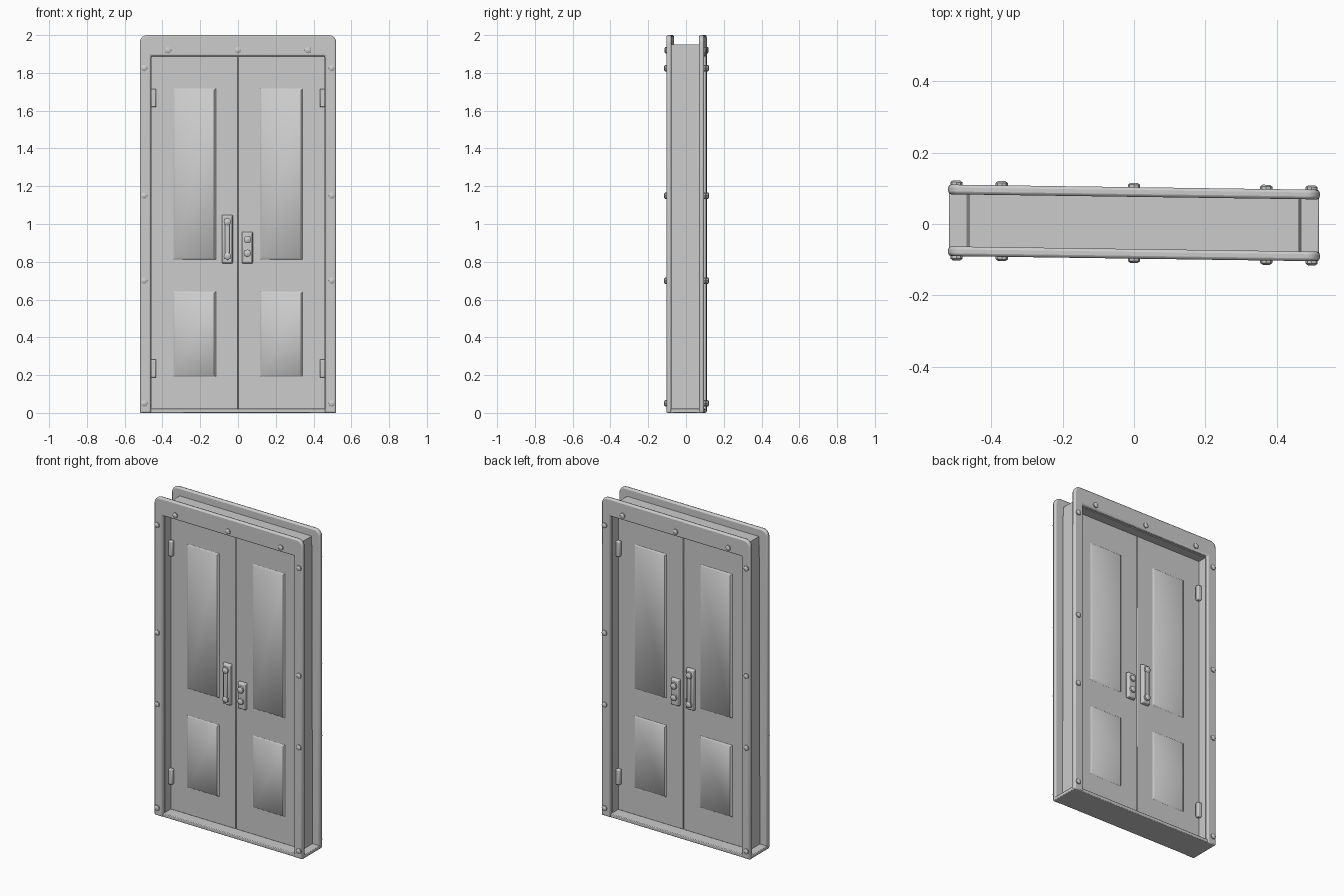
import bpy, bmesh, math

if "Cube" in bpy.data.objects:
    bpy.data.objects.remove(bpy.data.objects["Cube"])

def finish(bm, name, bevel=0.0, segs=2):
    # slight lean of the whole frame across its width
    for v in bm.verts:
        v.co.y += 0.003 - 0.014 * v.co.x
    bmesh.ops.recalc_face_normals(bm, faces=bm.faces)
    me = bpy.data.meshes.new(name)
    bm.to_mesh(me)
    bm.free()
    ob = bpy.data.objects.new(name, me)
    bpy.context.collection.objects.link(ob)
    if bevel:
        m = ob.modifiers.new("bevel", 'BEVEL')
        m.width, m.segments, m.limit_method = bevel, segs, 'ANGLE'
    bpy.ops.object.select_all(action='DESELECT')
    bpy.context.view_layer.objects.active = ob
    ob.select_set(True)
    bpy.ops.object.shade_smooth_by_angle(angle=math.radians(40))
    return ob

def prism(name, pts, y0, y1, bevel=0.0, inset=0.0, segs=2):
    """Extrude an x/z outline from y0 to y1; the y1 end can shrink by inset."""
    bm = bmesh.new()
    cx = (min(p[0] for p in pts) + max(p[0] for p in pts)) / 2
    cz = (min(p[1] for p in pts) + max(p[1] for p in pts)) / 2
    side = lambda d: (d > 0) - (d < 0)
    a = [bm.verts.new((x, y0, z)) for x, z in pts]
    b = [bm.verts.new((x - inset * side(x - cx), y1, z - inset * side(z - cz))) for x, z in pts]
    bm.faces.new(a)
    bm.faces.new(b)
    n = len(pts)
    for i in range(n):
        j = (i + 1) % n
        bm.faces.new((a[i], a[j], b[j], b[i]))
    return finish(bm, name, bevel, segs)

def rect(x0, x1, z0, z1):
    return [(x0, z0), (x1, z0), (x1, z1), (x0, z1)]

def stud(name, x, z, y0, y1, r0, r1, n=8):
    pts = lambda r: [(x + r * math.cos(math.tau * i / n), z + r * math.sin(math.tau * i / n)) for i in range(n)]
    bm = bmesh.new()
    rings = [[bm.verts.new((px, y, pz)) for px, pz in pts(r)]
             for y, r in ((y0, r0), (y0 + (y1 - y0) * 0.7, r0), (y1, r1))]
    bm.faces.new(rings[0])
    bm.faces.new(rings[2])
    for a, b in zip(rings, rings[1:]):
        for i in range(n):
            bm.faces.new((a[i], a[(i + 1) % n], b[(i + 1) % n], b[i]))
    return finish(bm, name)

# casing outline: open at the bottom, rounded upper corners
R = 0.04
arc = [(0.52 - R + R * math.cos(t), 2 - R + R * math.sin(t))
       for t in (math.radians(a) for a in range(0, 91, 18))]
casing = [(0.46, 0), (0.52, 0)] + arc + [(-x, z) for x, z in reversed(arc)]
casing += [(-0.52, 0), (-0.46, 0), (-0.46, 1.89), (0.46, 1.89)]

# jamb lining set in between the two casings, and sill
jamb = [(0.458, 0.01), (0.469, 0.01), (0.462, 1.95), (-0.462, 1.95),
        (-0.469, 0.01), (-0.458, 0.01), (-0.458, 1.885), (0.458, 1.885)]
prism("jamb", jamb, -0.08, 0.08)
prism("sill", rect(-0.518, 0.518, 0, 0.022), -0.095, 0.095, 0.004)

# pair of door leaves
for sx, tag in ((-1, "left"), (1, "right")):
    x0, x1 = sorted((sx * 0.0005, sx * 0.46))
    prism("door_leaf_" + tag, rect(x0, x1, 0.02, 1.89), -0.022, 0.022, 0.003, segs=1)

bolts = [(s * 0.497, z) for s in (-1, 1) for z in (0.05, 0.7, 1.15, 1.825)]
bolts += [(x, 1.92) for x in (-0.37, 0, 0.37)]

for f, face in ((-1, "front"), (1, "back")):
    # casing
    prism(face + "_casing", casing, f * 0.073, f * 0.1, 0.008)
    for x, z in bolts:
        stud(face + "_bolt", x, z, f * 0.095, f * 0.112, 0.017, 0.010)
    for sx in (-1, 1):
        # raised door panels
        for z0, z1 in ((0.19, 0.645), (0.81, 1.72)):
            x0, x1 = sorted((sx * 0.115, sx * 0.345))
            prism(face + "_door_panel", rect(x0, x1, z0, z1), f * 0.02, f * 0.03, inset=0.012)
        # hinges
        for z in (0.235, 1.667):
            x0, x1 = sorted((sx * 0.433, sx * 0.462))
            prism(face + "_hinge", rect(x0, x1, z - 0.048, z + 0.048), f * 0.02, f * 0.046, 0.006)
    # tall pull handle
    prism(face + "_handle_plate", rect(-0.086, -0.026, 0.79, 1.05), f * 0.02, f * 0.043, 0.005, 0.006)
    prism(face + "_handle_grip", rect(-0.068, -0.044, 0.82, 1.02), f * 0.04, f * 0.054, 0.005)
    for z in (0.83, 1.012):
        stud(face + "_handle_knob", -0.056, z, f * 0.04, f * 0.06, 0.020, 0.012)
    # short lock plate
    prism(face + "_lock_plate", rect(0.02, 0.08, 0.79, 0.96), f * 0.02, f * 0.043, 0.005, 0.006)
    for z in (0.845, 0.918):
        stud(face + "_lock_knob", 0.05, z, f * 0.04, f * 0.06, 0.020, 0.012)
